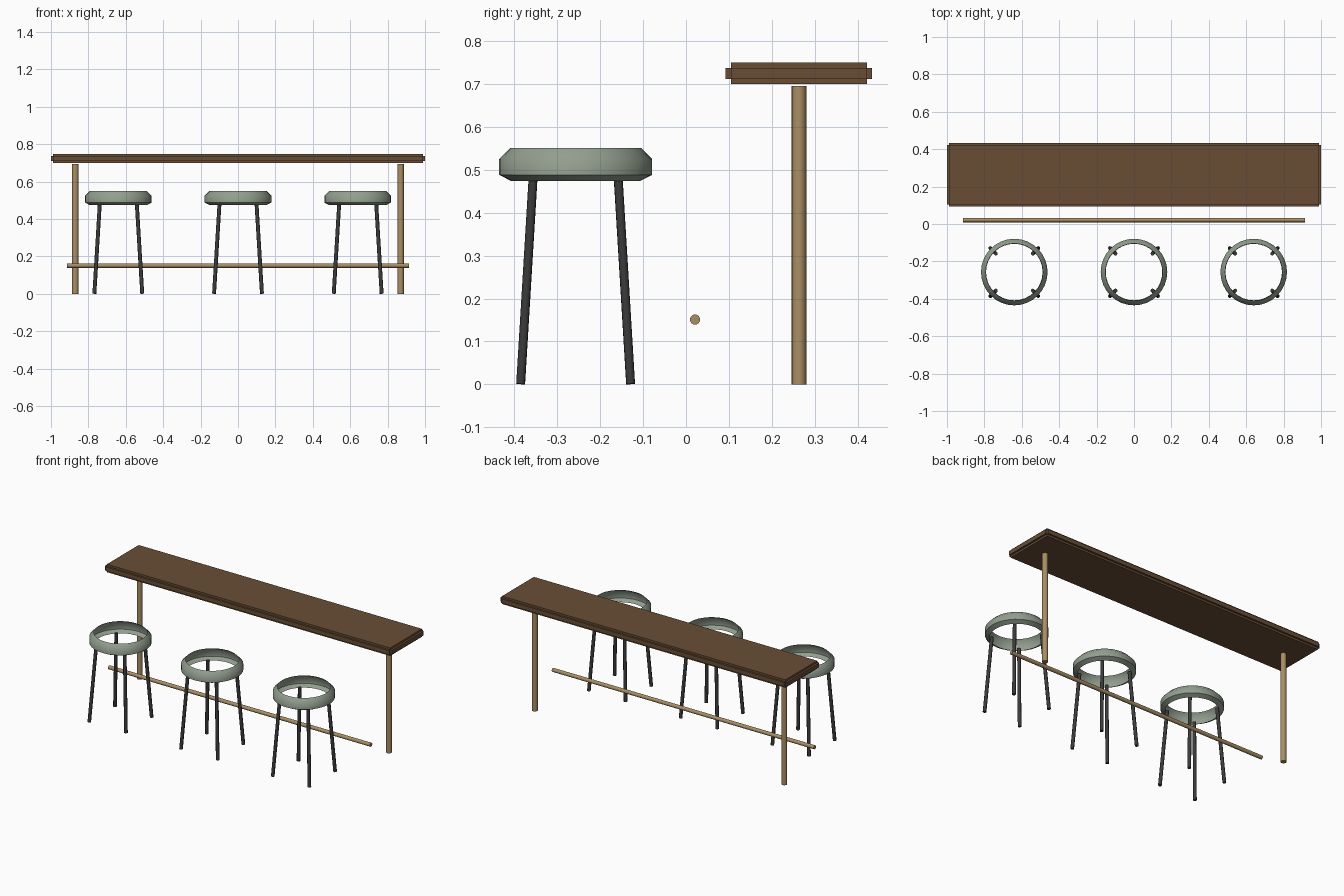
import bpy, bmesh, math
from mathutils import Vector

if "Cube" in bpy.data.objects:
    bpy.data.objects.remove(bpy.data.objects["Cube"])


def material(name, rgb):
    m = bpy.data.materials.new(name)
    m.diffuse_color = (*rgb, 1)
    m.use_nodes = True
    m.node_tree.nodes["Principled BSDF"].inputs["Base Color"].default_value = m.diffuse_color
    return m


WALNUT = material("dark walnut", (0.138, 0.076, 0.036))
OAK = material("light oak", (0.40, 0.27, 0.13))
SAGE = material("sage grey", (0.29, 0.345, 0.275))
BLACK = material("charcoal metal", (0.042, 0.042, 0.042))


def finish(bm, name, mat, smooth=True):
    bmesh.ops.recalc_face_normals(bm, faces=bm.faces)
    me = bpy.data.meshes.new(name)
    bm.to_mesh(me)
    bm.free()
    me.materials.append(mat)
    ob = bpy.data.objects.new(name, me)
    bpy.context.collection.objects.link(ob)
    if smooth:
        bpy.ops.object.select_all(action='DESELECT')
        ob.select_set(True)
        bpy.context.view_layer.objects.active = ob
        bpy.ops.object.shade_smooth_by_angle(angle=math.radians(50))
    return ob


def rod(name, a, b, r, mat, sides=12):
    a, b = Vector(a), Vector(b)
    bm = bmesh.new()
    bmesh.ops.create_cone(bm, cap_ends=True, segments=sides, radius1=r, radius2=r,
                          depth=(b - a).length)
    ob = finish(bm, name, mat)
    ob.location = (a + b) / 2
    ob.rotation_mode = 'QUATERNION'
    ob.rotation_quaternion = (b - a).to_track_quat('Z', 'Y')
    return ob


def ring(name, x, y, profile, mat, sides=32):
    # open lathed shell
    bm = bmesh.new()
    rows = []
    for r, z in profile:
        rows.append([bm.verts.new((x + r * math.cos(math.tau * i / sides),
                                   y + r * math.sin(math.tau * i / sides), z))
                     for i in range(sides)])
    for lo, hi in zip(rows, rows[1:]):
        for i in range(sides):
            j = (i + 1) % sides
            bm.faces.new((lo[i], lo[j], hi[j], hi[i]))
    return finish(bm, name, mat)


# Counter top: three interlocking slabs give the stepped edge
full, step = Vector((2.0, 0.341, 0.05)), 0.024
for axis, part in enumerate(("counter_end_slab", "counter_side_slab", "counter_top_slab")):
    size = full - Vector((step,) * 3)
    size[axis] = full[axis]
    bm = bmesh.new()
    bmesh.ops.create_cube(bm, size=1)
    bmesh.ops.scale(bm, vec=size, verts=bm.verts)
    bmesh.ops.translate(bm, vec=(0, 0.263, 0.724), verts=bm.verts)
    finish(bm, part, WALNUT, smooth=False)

# Posts and foot rail
for s, side in ((-1, "left"), (1, "right")):
    rod(side + "_post", (s * 0.87, 0.263, 0), (s * 0.87, 0.263, 0.695), 0.017, OAK, 16)
rod("foot_rail", (-0.914, 0.021, 0.151), (0.914, 0.021, 0.151), 0.0118, OAK, 16)

# Three stools: hollow ring seat on four splayed legs
SEAT = [(0.151, 0.474), (0.178, 0.488), (0.178, 0.525), (0.153, 0.55)]
CY = -0.257
for n, x in enumerate((-0.64, 0, 0.64), 1):
    ring(f"stool_{n}_seat", x, CY, SEAT, SAGE)
    for sx in (-1, 1):
        for sy in (-1, 1):
            name = f"stool_{n}_{'front' if sy < 0 else 'back'}_{'left' if sx < 0 else 'right'}_leg"
            rod(name, (x + sx * 0.128, CY + sy * 0.128, 0.001),
                (x + sx * 0.099, CY + sy * 0.099, 0.482), 0.0105, BLACK, 10)
